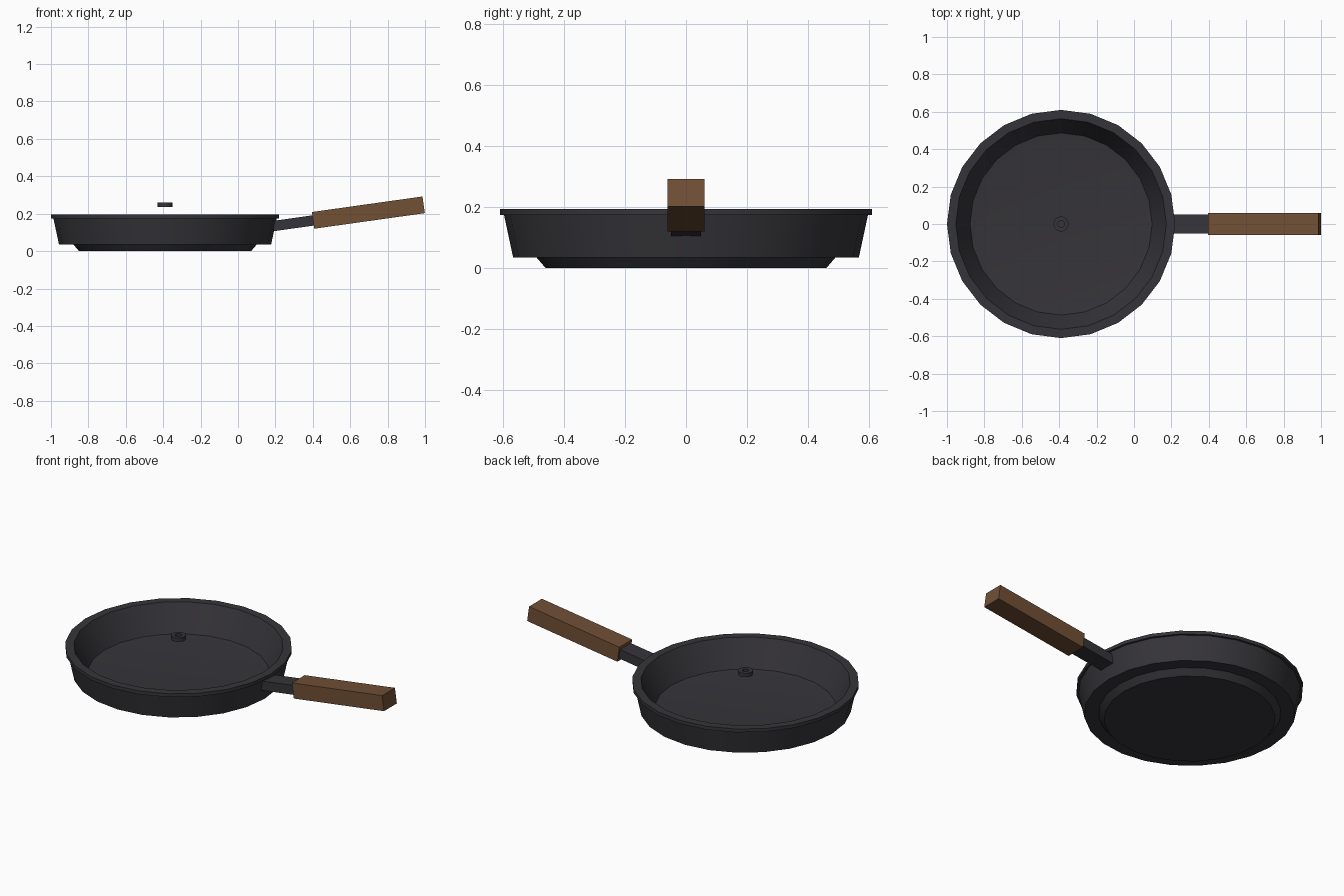
import bpy, bmesh, math
from mathutils import Matrix

cube = bpy.data.objects.get("Cube")
if cube:
    bpy.data.objects.remove(cube, do_unlink=True)

PAN_X = -0.39


def material(name, rgb):
    m = bpy.data.materials.new(name)
    m.use_nodes = True
    m.diffuse_color = (*rgb, 1)
    bsdf = m.node_tree.nodes["Principled BSDF"]
    bsdf.inputs["Base Color"].default_value = (*rgb, 1)
    bsdf.inputs["Roughness"].default_value = 0.7
    return m


iron = material("cast iron", (0.036, 0.034, 0.040))
wood = material("brown wood", (0.165, 0.080, 0.036))


def finish(name, bm, mat, smooth=False):
    bmesh.ops.recalc_face_normals(bm, faces=bm.faces)
    mesh = bpy.data.meshes.new(name)
    bm.to_mesh(mesh)
    bm.free()
    mesh.materials.append(mat)
    ob = bpy.data.objects.new(name, mesh)
    bpy.context.collection.objects.link(ob)
    if smooth:
        bpy.ops.object.select_all(action="DESELECT")
        ob.select_set(True)
        bpy.context.view_layer.objects.active = ob
        bpy.ops.object.shade_smooth_by_angle(angle=math.radians(25))
    return ob


def lathe(name, profile, sides, mat, closed=False):
    """Revolve (radius, z) points; open profiles get a flat cap at each end."""
    bm = bmesh.new()
    rings = []
    for r, z in profile:
        angles = [2 * math.pi * i / sides for i in range(sides)]
        rings.append([bm.verts.new((PAN_X + r * math.cos(a), r * math.sin(a), z)) for a in angles])
    pairs = list(zip(rings, rings[1:]))
    if closed:
        pairs.append((rings[-1], rings[0]))
    else:
        bm.faces.new(rings[0])
        bm.faces.new(rings[-1])
    for a, b in pairs:
        for i in range(sides):
            j = (i + 1) % sides
            bm.faces.new((a[i], a[j], b[j], b[i]))
    return finish(name, bm, mat, True)


def tilted_box(name, center, size, mat):
    bm = bmesh.new()
    place = (Matrix.Translation(center) @ Matrix.Rotation(math.radians(-8), 4, "Y")
             @ Matrix.Diagonal((*size, 1)))
    bmesh.ops.create_cube(bm, size=1, matrix=place)
    return finish(name, bm, mat)


# Pan body: stepped base, flared wall, flat lip, inner wall and floor
lathe("pan_body", [
    (0.46, 0.0), (0.49, 0.035), (0.567, 0.035), (0.597, 0.175),
    (0.61, 0.175), (0.61, 0.195), (0.563, 0.195),
    (0.487, 0.04), (0.452, 0.035),
], 24, iron)

# Small ring hovering over the pan centre
lathe("center_ring", [(0.04, 0.237), (0.04, 0.26), (0.018, 0.26), (0.018, 0.237)],
      24, iron, closed=True)

# Handle: iron neck and wooden grip
tilted_box("handle_neck", (0.31, 0, 0.151), (0.25, 0.10, 0.055), iron)
tilted_box("handle_grip", (0.697, 0, 0.206), (0.597, 0.12, 0.09), wood)
